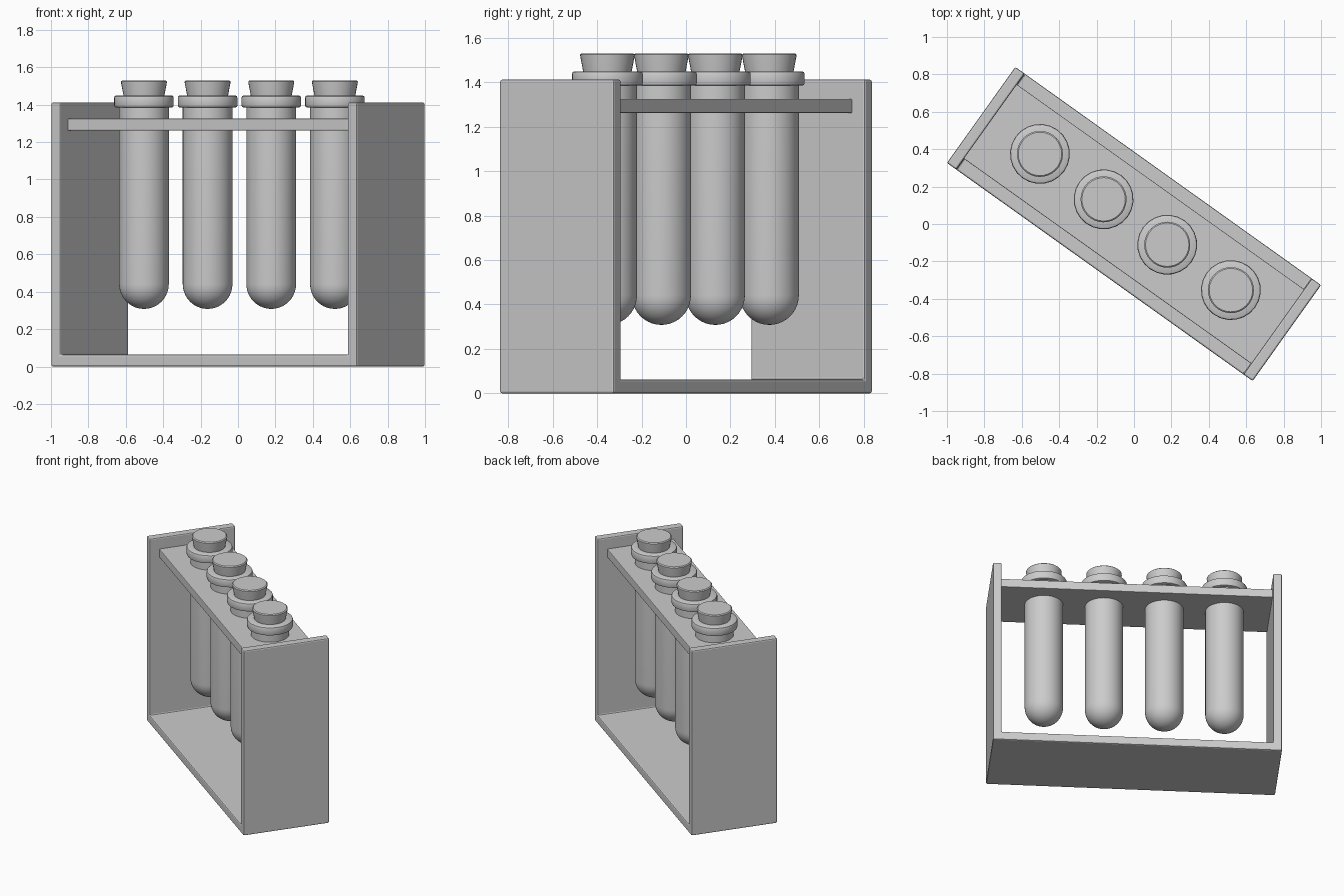
import bpy, bmesh, math
from mathutils import Matrix

if "Cube" in bpy.data.objects:
    bpy.data.objects.remove(bpy.data.objects["Cube"])

ROT = Matrix.Rotation(math.radians(-35.5), 4, 'Z')  # whole rack is turned in plan


def finish(name, bm, matrix, bevel=0.0, smooth=False):
    bmesh.ops.remove_doubles(bm, verts=bm.verts, dist=1e-5)
    bmesh.ops.recalc_face_normals(bm, faces=bm.faces)
    if bevel:
        bmesh.ops.bevel(bm, geom=bm.edges[:], offset=bevel, segments=2,
                        profile=0.5, affect='EDGES', clamp_overlap=True)
    mesh = bpy.data.meshes.new(name)
    bm.to_mesh(mesh)
    bm.free()
    ob = bpy.data.objects.new(name, mesh)
    bpy.context.collection.objects.link(ob)
    ob.matrix_world = matrix
    if smooth:
        bpy.ops.object.select_all(action='DESELECT')
        ob.select_set(True)
        bpy.context.view_layer.objects.active = ob
        bpy.ops.object.shade_smooth_by_angle(angle=math.radians(35))
    return ob


def extrude_xz(name, profile, half_depth, bevel):
    """Extrude an x-z outline along y."""
    bm = bmesh.new()
    face = bm.faces.new([bm.verts.new((x, -half_depth, z)) for x, z in profile])
    out = bmesh.ops.extrude_face_region(bm, geom=[face])
    verts = [v for v in out['geom'] if isinstance(v, bmesh.types.BMVert)]
    bmesh.ops.translate(bm, vec=(0, 2 * half_depth, 0), verts=verts)
    return finish(name, bm, ROT, bevel)


def lathe(name, profile, sides, x, y):
    """Spin an (r, z) profile round a vertical axis at rack position x, y."""
    bm = bmesh.new()
    verts = [bm.verts.new((r, 0, z)) for r, z in profile]
    edges = [bm.edges.new(p) for p in zip(verts, verts[1:])]
    bmesh.ops.spin(bm, geom=verts + edges, axis=(0, 0, 1), cent=(0, 0, 0),
                   angle=math.tau, steps=sides)
    return finish(name, bm, ROT @ Matrix.Translation((x, y, 0)), smooth=True)


# U-shaped frame: floor and two end walls in one piece
L, T, H, F = 1.004, 0.061, 1.412, 0.063
extrude_xz("rack_frame",
           [(-L, 0), (L, 0), (L, H), (L - T, H), (L - T, F),
            (T - L, F), (T - L, H), (-L, H)], 0.315, 0.009)

# Shelf that holds the tubes
S = L - T + 0.004
extrude_xz("tube_shelf", [(-S, 1.262), (S, 1.262), (S, 1.325), (-S, 1.325)], 0.244, 0.004)

# Profiles for the tube with round bottom, its rim and the tapered stopper
R, BOTTOM = 0.133, 0.308
tube = [(R * math.sin(a), BOTTOM + R - R * math.cos(a))
        for a in (math.pi / 2 * i / 10 for i in range(11))] + [(R, 1.40)]
rim = [(0.10, 1.385), (0.150, 1.385), (0.157, 1.388), (0.160, 1.396), (0.160, 1.437),
       (0.157, 1.445), (0.150, 1.449), (0.10, 1.449)]
stopper = [(0, 1.40), (0.10, 1.40), (0.122, 1.515), (0.123, 1.524), (0.116, 1.530), (0, 1.530)]

for i in range(4):
    x, y = (i - 1.5) * 0.418, 0.013
    n = i + 1
    lathe(f"test_tube_{n}", tube, 48, x, y)
    lathe(f"tube_rim_{n}", rim, 24, x, y)
    lathe(f"stopper_{n}", stopper, 32, x, y)
